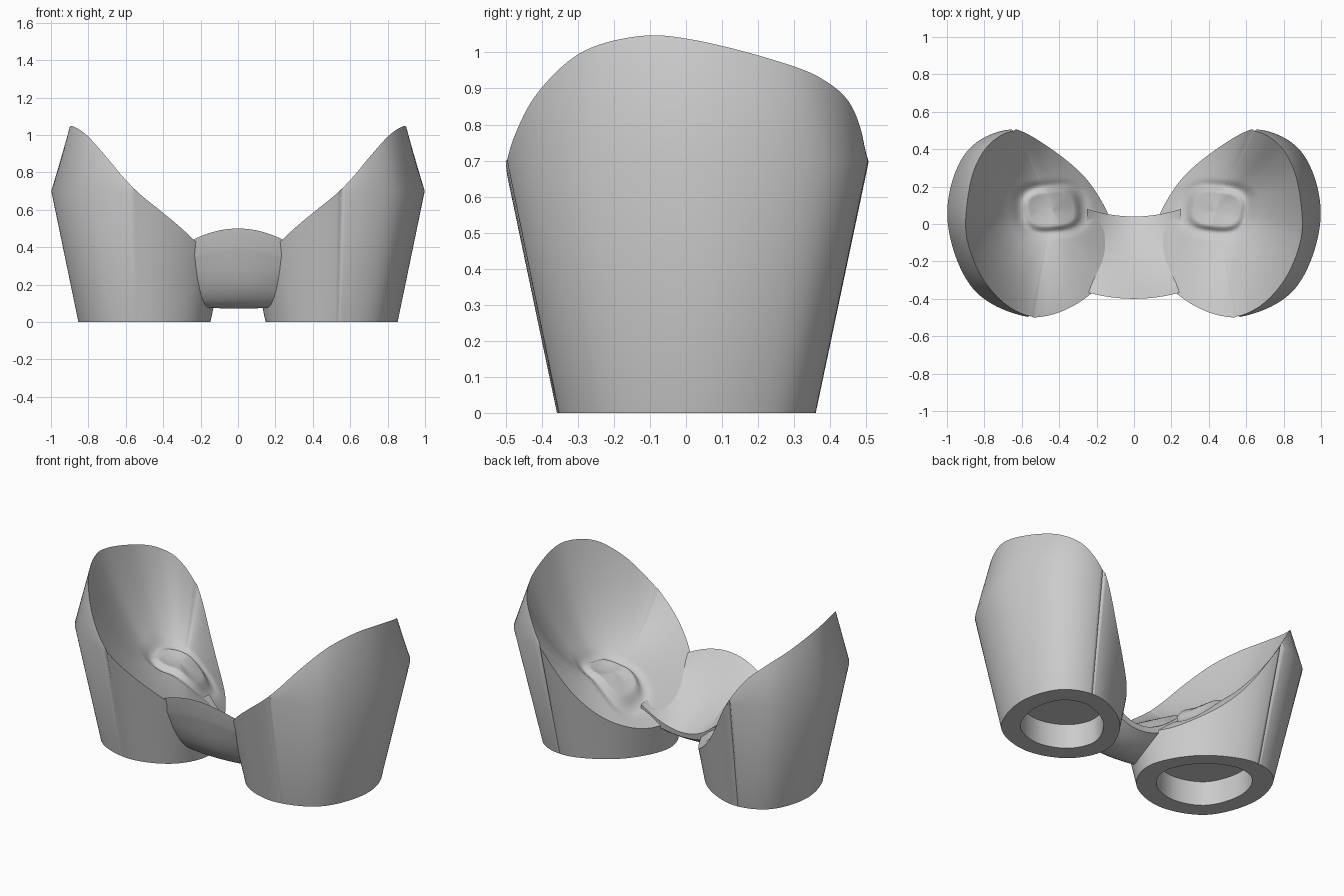
import bpy, bmesh, math
from mathutils import Vector

cube = bpy.data.objects.get("Cube")
if cube:
    bpy.data.objects.remove(cube, do_unlink=True)

grey = bpy.data.materials.new("light grey")
grey.use_nodes = True
colour = (0.6, 0.6, 0.6, 1)
grey.diffuse_color = colour
grey.node_tree.nodes["Principled BSDF"].inputs["Base Color"].default_value = colour


def loft(name, rings):
    """Skin closed rows of points and cap the two ends."""
    bm = bmesh.new()
    rows = [[bm.verts.new(p) for p in ring] for ring in rings]
    n = len(rows[0])
    for a, b in zip(rows, rows[1:]):
        for i in range(n):
            j = (i + 1) % n
            bm.faces.new((a[i], a[j], b[j], b[i]))
    bm.faces.new(rows[0])
    bm.faces.new(rows[-1])
    bmesh.ops.recalc_face_normals(bm, faces=bm.faces)
    mesh = bpy.data.meshes.new(name)
    bm.to_mesh(mesh)
    bm.free()
    obj = bpy.data.objects.new(name, mesh)
    bpy.context.collection.objects.link(obj)
    mesh.materials.append(grey)
    bpy.ops.object.select_all(action='DESELECT')
    obj.select_set(True)
    bpy.context.view_layer.objects.active = obj
    bpy.ops.object.shade_smooth_by_angle(angle=math.radians(40))
    return obj


def smooth_path(points, steps, cyclic):
    """Catmull-Rom curve through the points."""
    pts = [Vector(p) for p in points]
    n, out = len(pts), []

    def at(i):
        return pts[i % n] if cyclic else pts[max(0, min(n - 1, i))]
    for i in range(n if cyclic else n - 1):
        p0, p1, p2, p3 = at(i - 1), at(i), at(i + 1), at(i + 2)
        for k in range(steps):
            t = k / steps
            out.append(0.5 * (2 * p1 + (p2 - p0) * t + (2 * p0 - 5 * p1 + 4 * p2 - p3) * t * t
                              + (3 * p1 - p0 - 3 * p2 + p3) * t ** 3))
    if not cyclic:
        out.append(pts[-1])
    return out


def step(a, b, v):
    t = max(0, min(1, (v - a) / (b - a)))
    return t * t * (3 - 2 * t)


# Cup footprint: full toward the outer back, flattened on the inner back
AXIS = Vector((.5, 0, 0))
FOOTPRINT = [(.353, .024, 0), (.274, .281, 0), (.055, .358, 0), (-.212, .219, 0),
             (-.352, -.041, 0), (-.258, -.265, 0), (-.01, -.358, 0), (.247, -.255, 0)]
outline = sorted((math.atan2(p.y, p.x), p.length) for p in smooth_path(FOOTPRINT, 16, True))
outline = ([(outline[-1][0] - math.tau, outline[-1][1])] + outline
           + [(outline[0][0] + math.tau, outline[0][1])])
KNEE_Z, KNEE_SCALE, HOLE_SCALE, HOLE_TOP = .7, 1.41, .70, .15
DISH = Vector((.44, .07, .415))


def foot_radius(p):
    """Footprint radius in the direction of p."""
    a = math.atan2(p.y, p.x - AXIS.x)
    for (a0, r0), (a1, r1) in zip(outline, outline[1:]):
        if a0 <= a <= a1:
            return r0 + (r1 - r0) * (a - a0) / (a1 - a0)


def on_wall(p, scale, z):
    d = Vector((p.x - AXIS.x, p.y, 0)).normalized() * foot_radius(p) * scale
    return AXIS + d + Vector((0, 0, z))


# Cup rim: high on the outer side, sweeping down to the inner back
RIM = [(.90, .02, 1.035), (.87, .24, .98), (.81, .38, .925), (.725, .465, .84), (.62, .497, .68),
       (.50, .445, .47), (.40, .38, .34), (.30, .295, .25), (.20, .175, .19), (.14, .05, .18),
       (.125, -.08, .22), (.155, -.24, .33), (.23, -.365, .43), (.33, -.44, .525), (.42, -.485, .60),
       (.52, -.497, .68), (.61, -.475, .77), (.71, -.41, .89), (.81, -.29, 1.0), (.88, -.13, 1.045)]
rim = []
for p in smooth_path(RIM, 10, True):
    wall = on_wall(p, 1 + (KNEE_SCALE - 1) * min(1, p.z / KNEE_Z), p.z)
    outside = (p - wall).dot(wall - AXIS - Vector((0, 0, p.z))) > 0
    rim.append(wall if p.z <= KNEE_Z or outside else p)


def ring_at(scale, z):
    return [on_wall(p, scale, z) for p in rim]


# Outer wall leans out to the knee, then back in to the rim
base = ring_at(1, 0)
knee = []
for b, p, w in zip(base, rim, ring_at(KNEE_SCALE, KNEE_Z)):
    knee.append(w if p.z > KNEE_Z + .02 else b.lerp(p, .95))


# Dished seat, steeper on the outer side, with a raised pad in a shallow groove
def seat_point(p, t):
    q = DISH.lerp(p, t)
    outward = (p.x - AXIS.x) / .4
    q.z = DISH.z + (p.z - DISH.z) * t ** (1.8 + .6 * outward)
    dx, dy = q.x - .44, q.y - .08
    u, v = dx - .15 * dy, dy + .1 * dx
    d = (abs(u / .162) ** 3 + abs(v / .12) ** 3) ** (1 / 3)
    q.z += .02 * (1 - step(.75, 1.0, d)) - .012 * math.exp(-((d - 1.08) / .18) ** 2)
    return q


N = 56
seat = [[seat_point(p, 1 - k / N) for p in rim] for k in range(1, N)]
seat.append([seat_point(p, .004) for p in rim])
rings = [ring_at(HOLE_SCALE, HOLE_TOP), ring_at(HOLE_SCALE, 0), base, knee, rim] + seat
cup = loft("seat_cups", rings)
mirror = cup.modifiers.new("Mirror", 'MIRROR')
mirror.use_mirror_merge = False

# Saddle-shaped bridge: front slopes in under itself, back edge is thin
TOP = [(-.40, .50), (-.30, .40), (-.18, .30), (-.06, .22), (.04, .17)]
UNDER = [(.035, .14), (-.04, .095), (-.12, .072), (-.22, .085), (-.29, .15), (-.34, .25), (-.385, .40)]
section = smooth_path([(0, y, z) for y, z in TOP], 4, False)
top_count = len(section)
section += smooth_path([(0, y, z) for y, z in UNDER], 4, False)
stations = []
for k in range(17):
    x = -.25 + .5 * k / 16
    s = (x / .25) ** 2
    ring = []
    for i, p in enumerate(section):
        back = (p.y + .40) / .44
        y = p.y + s * (.035 * (1 - back) + .04 * back)
        if i < top_count:
            z = p.z + s * (-.065 + .185 * back)
        else:
            z = p.z + s * (.16 * max(0, back - .5) - .25 * max(0, p.z - .2))
        ring.append((x, y, z))
    stations.append(ring)
loft("bridge", stations)
